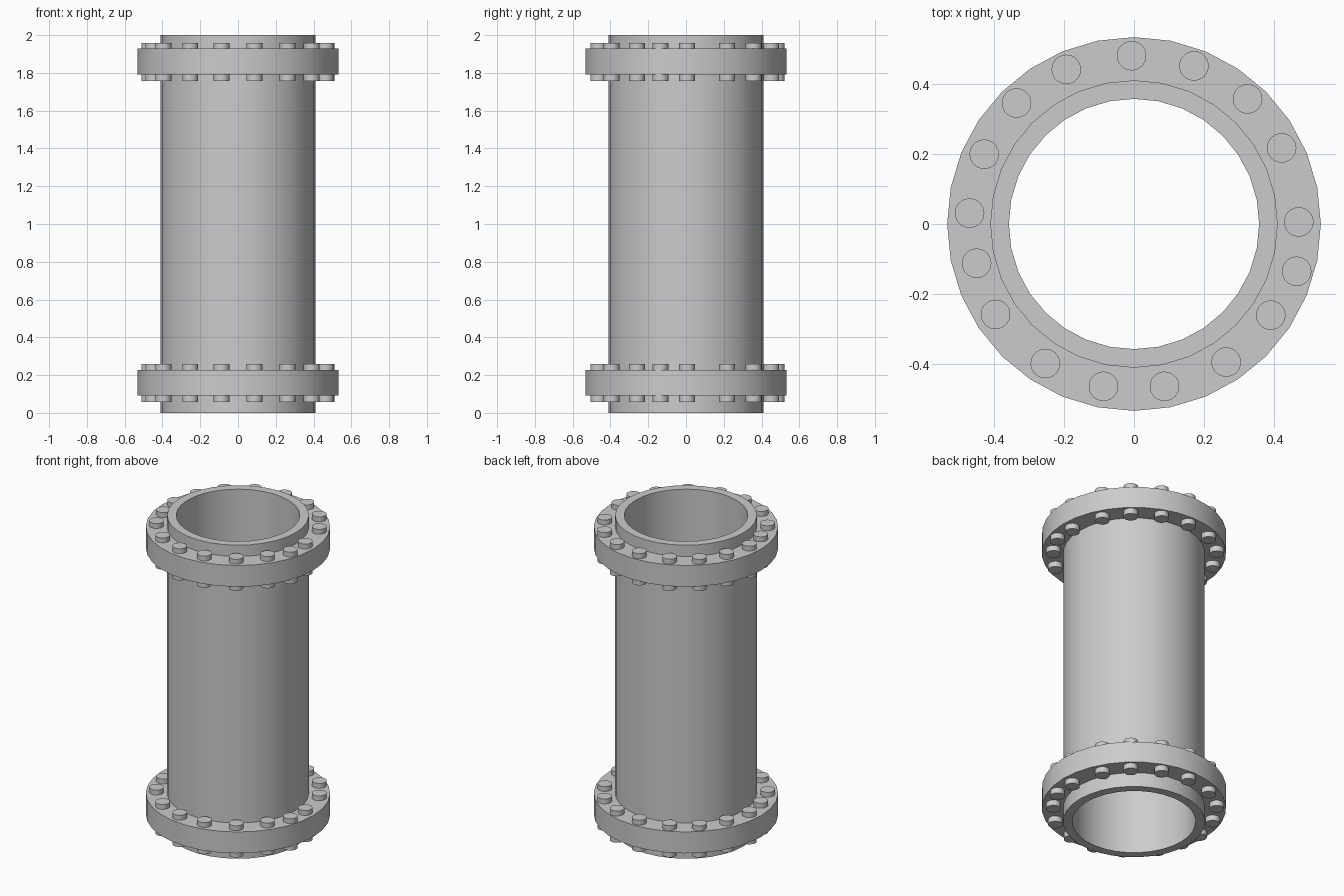
import bpy, bmesh, math

if "Cube" in bpy.data.objects:
    bpy.data.objects.remove(bpy.data.objects["Cube"])

SIDES = 32


def finish(name, bm):
    bmesh.ops.recalc_face_normals(bm, faces=bm.faces)
    mesh = bpy.data.meshes.new(name)
    bm.to_mesh(mesh)
    bm.free()
    obj = bpy.data.objects.new(name, mesh)
    bpy.context.collection.objects.link(obj)
    bpy.ops.object.select_all(action='DESELECT')
    bpy.context.view_layer.objects.active = obj
    obj.select_set(True)
    bpy.ops.object.shade_smooth_by_angle(angle=math.radians(30))
    return obj


def ring(name, r_in, r_out, z0, z1):
    """Hollow cylinder: a rectangular profile swept around z."""
    bm = bmesh.new()
    loops = []
    for i in range(SIDES):
        a = 2 * math.pi * i / SIDES
        loops.append([bm.verts.new((r * math.cos(a), r * math.sin(a), z))
                      for r, z in ((r_in, z0), (r_out, z0), (r_out, z1), (r_in, z1))])
    for i in range(SIDES):
        a, b = loops[i], loops[(i + 1) % SIDES]
        for k in range(4):
            m = (k + 1) % 4
            bm.faces.new((a[k], b[k], b[m], a[m]))
    return finish(name, bm)


# hand-placed, slightly uneven bolt circle
BOLTS = [(-0.007, 0.48), (0.171, 0.451), (0.324, 0.357), (0.421, 0.217),
         (0.47, 0.006), (0.464, -0.135), (0.39, -0.26), (0.263, -0.394),
         (0.087, -0.463), (-0.087, -0.463), (-0.253, -0.398), (-0.395, -0.258),
         (-0.449, -0.112), (-0.469, 0.031), (-0.427, 0.199), (-0.335, 0.345),
         (-0.193, 0.441)]

# straight pipe
ring("pipe", 0.357, 0.41, 0.0, 2.0)

# flange collars, each with a ring of through bolts
for label, z in (("lower", 0.16), ("upper", 1.86)):
    ring(label + "_flange", 0.40, 0.533, z - 0.068, z + 0.068)
    for i, (x, y) in enumerate(BOLTS):
        bm = bmesh.new()
        bmesh.ops.create_cone(bm, cap_ends=True, segments=SIDES,
                              radius1=0.042, radius2=0.042, depth=0.202)
        bolt = finish(f"{label}_bolt_{i + 1}", bm)
        bolt.location = (x, y, z - 0.002)
